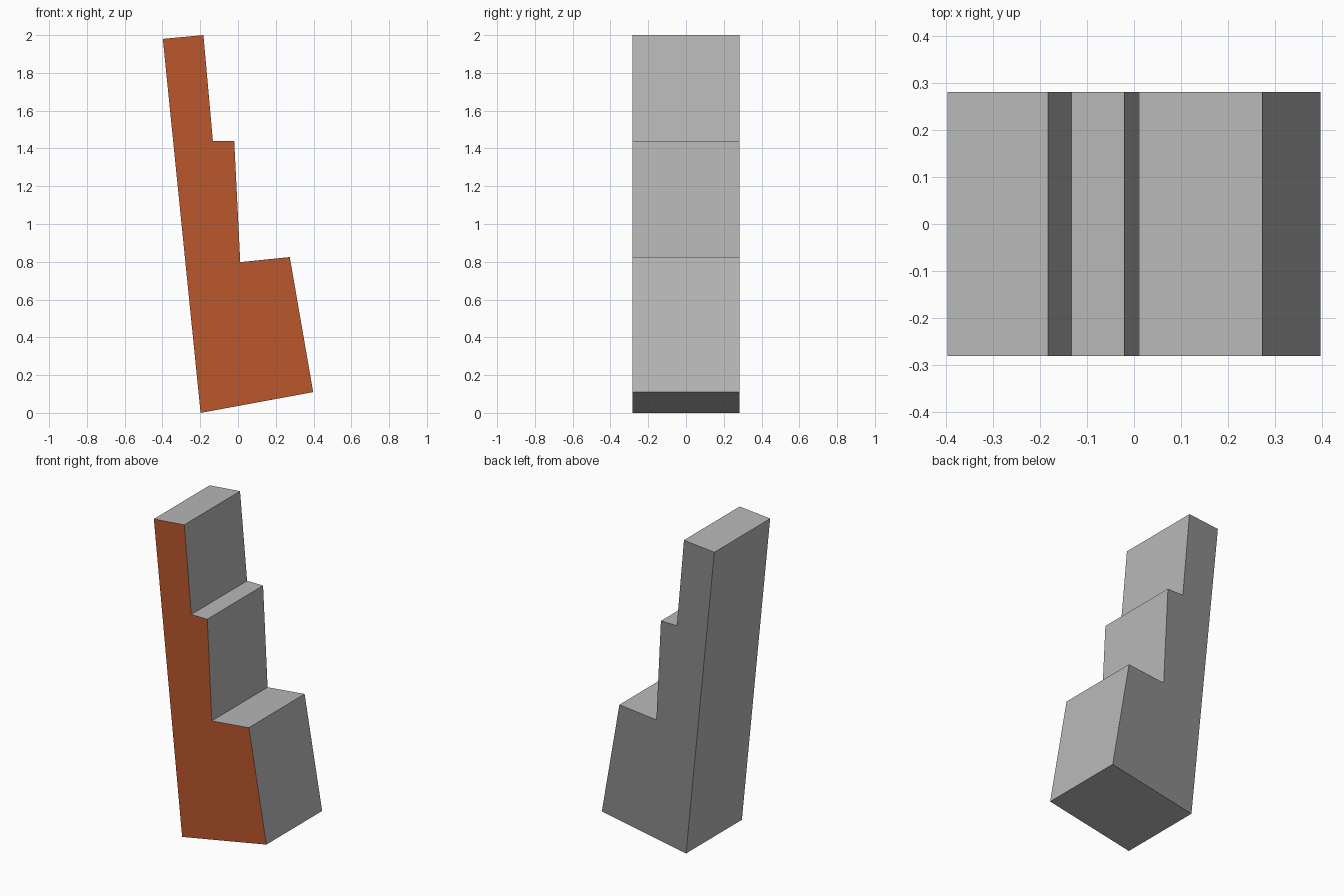
import bpy, bmesh

if "Cube" in bpy.data.objects:
    bpy.data.objects.remove(bpy.data.objects["Cube"])

HALF_DEPTH = 0.282

# Leaning stepped outline in the x-z plane
PROFILE = [(-0.198, 0.0), (0.398, 0.110), (0.274, 0.825), (0.012, 0.798),
           (-0.020, 1.44), (-0.133, 1.44), (-0.183, 2.0), (-0.398, 1.98)]


def material(name, r, g, b):
    mat = bpy.data.materials.new(name)
    mat.diffuse_color = (r, g, b, 1)
    mat.use_nodes = True
    mat.node_tree.nodes["Principled BSDF"].inputs["Base Color"].default_value = mat.diffuse_color
    return mat


bm = bmesh.new()
front = bm.faces.new([bm.verts.new((x, -HALF_DEPTH, z)) for x, z in PROFILE])

# Extrude the outline through the depth, keeping the front cap
result = bmesh.ops.extrude_face_region(bm, geom=[front], use_keep_orig=True)
moved = [g for g in result["geom"] if isinstance(g, bmesh.types.BMVert)]
bmesh.ops.translate(bm, verts=moved, vec=(0, 2 * HALF_DEPTH, 0))
bmesh.ops.recalc_face_normals(bm, faces=bm.faces)

# Grey sides, rust front, darker grey back
for face in bm.faces:
    if face.normal.y < -0.9:
        face.material_index = 1
    elif face.normal.y > 0.9:
        face.material_index = 2

mesh = bpy.data.meshes.new("stepped_tower")
bm.to_mesh(mesh)
bm.free()

mesh.materials.append(material("grey_sides", 0.48, 0.48, 0.48))
mesh.materials.append(material("rust_front", 0.5, 0.095, 0.027))
mesh.materials.append(material("dark_grey_back", 0.26, 0.26, 0.26))

tower = bpy.data.objects.new("stepped_tower", mesh)
bpy.context.collection.objects.link(tower)
